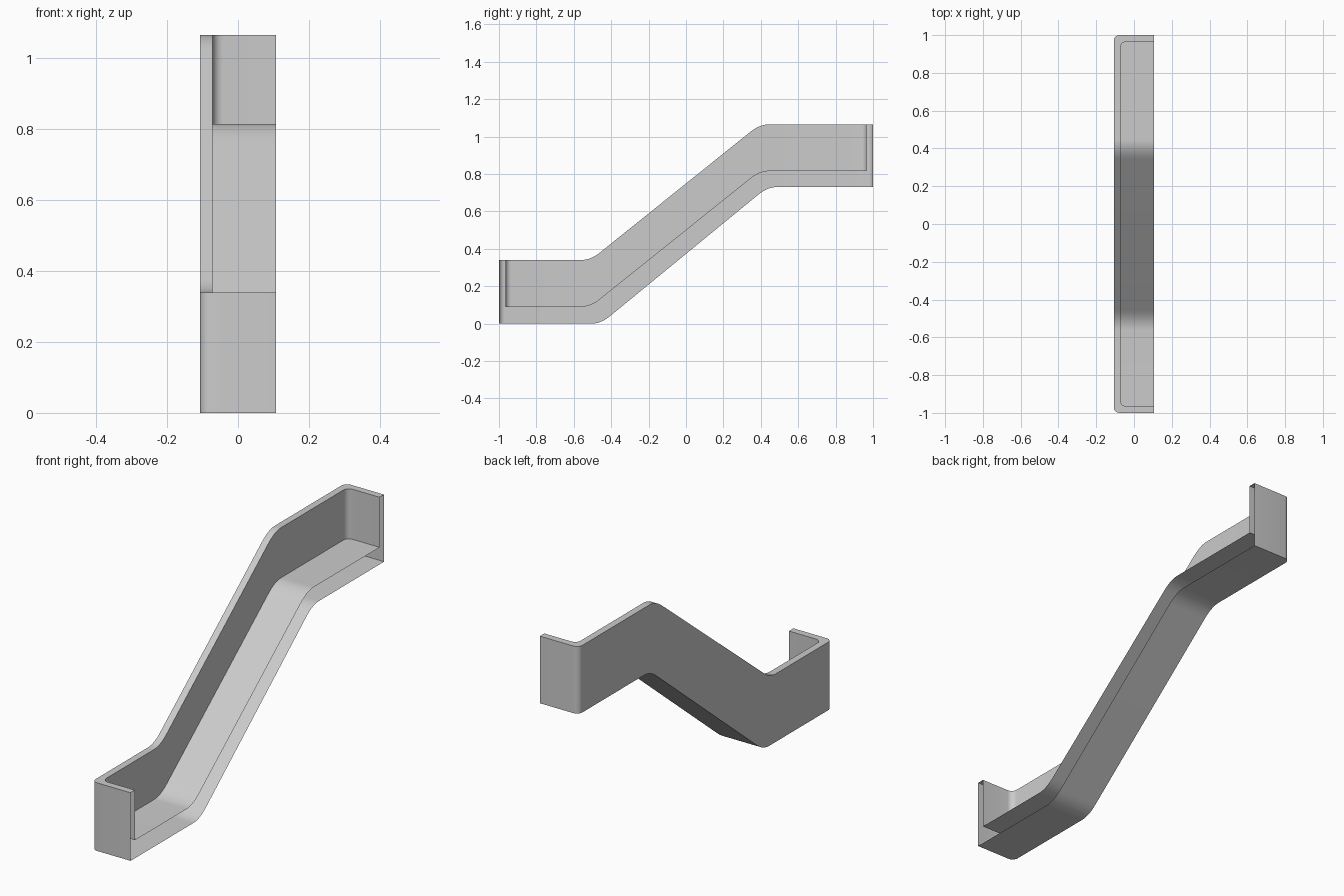
import bpy, bmesh, math

cube = bpy.data.objects.get("Cube")
if cube:
    bpy.data.objects.remove(cube, do_unlink=True)

HALF_W = 0.107      # half width across x
WALL = 0.035        # gap between outer and inner skin
BEND = 0.05         # half length of each rounded bend
CORNER = 0.03       # radius of the upright corners
UNDER = ((-0.455, 0.0), (0.436, 0.73))
RIM = ((-0.51, 0.34), (0.394, 1.065))
FLOOR_DROP = 0.25   # floor sits this far below the rim


def height(y, bends):
    """Height of a low run, a slope and a high run with softened bends."""
    (y0, z0), (y1, z1) = bends
    slope = (z1 - z0) / (y1 - y0)

    def ramp(d):
        if abs(d) < BEND:
            return (d + BEND) ** 2 / (4 * BEND)
        return max(d, 0)

    return z0 + slope * (ramp(y - y0) - ramp(y - y1))


def under(y):
    return height(y, UNDER)


def rim(y):
    return height(y, RIM)


def floor(y):
    return rim(y) - FLOOR_DROP


# Stations along the length, dense at each bend
stations = sorted({round(y + BEND * k / 4, 4)
                   for y, _ in UNDER + RIM for k in range(-4, 5)})


def side_edge(inset):
    """Plan line of the long wall, with a rounded corner at each end."""
    x, end = -HALF_W + inset, 1 - inset
    arc = []
    for k in range(7):
        a = math.pi / 2 * k / 6
        arc.append((x + CORNER * (1 - math.sin(a)),
                    -end + CORNER * (1 - math.cos(a))))
    return arc + [(x, y) for y in stations] + [(px, -py) for px, py in reversed(arc)]


bm = bmesh.new()


def face(points, flip=False):
    verts = [bm.verts.new(p) for p in points]
    bm.faces.new(verts[::-1] if flip else verts)


def u_path(edge):
    return [(HALF_W, edge[0][1])] + edge + [(HALF_W, edge[-1][1])]


def skin(edge, base, flip):
    """Base sheet plus the U-shaped wall; the +x side stays open."""
    for (xa, ya), (xb, yb) in zip(edge, edge[1:]):
        face([(xa, ya, base(ya)), (xb, yb, base(yb)),
              (HALF_W, yb, base(yb)), (HALF_W, ya, base(ya))], flip)
    path = u_path(edge)
    for (xa, ya), (xb, yb) in zip(path, path[1:]):
        face([(xa, ya, base(ya)), (xa, ya, rim(ya)),
              (xb, yb, rim(yb)), (xb, yb, base(yb))], flip)


# Outer skin, inner skin and the rim joining them
outer, inner = side_edge(0), side_edge(WALL)
skin(outer, under, False)
skin(inner, floor, True)
po, pi = u_path(outer), u_path(inner)
for i in range(len(po) - 1):
    face([(x, y, rim(y)) for x, y in (po[i], pi[i], pi[i + 1], po[i + 1])])

bmesh.ops.remove_doubles(bm, verts=bm.verts, dist=1e-5)
mesh = bpy.data.meshes.new("stepped_tray")
bm.to_mesh(mesh)
bm.free()
tray = bpy.data.objects.new("stepped_tray", mesh)
bpy.context.collection.objects.link(tray)

# Plain grey finish
grey = bpy.data.materials.new("light_grey")
grey.use_nodes = True
colour = (0.6, 0.6, 0.6, 1)
grey.diffuse_color = colour
grey.node_tree.nodes["Principled BSDF"].inputs["Base Color"].default_value = colour
mesh.materials.append(grey)

bpy.ops.object.select_all(action="DESELECT")
tray.select_set(True)
bpy.context.view_layer.objects.active = tray
bpy.ops.object.shade_smooth_by_angle(angle=math.radians(30))
